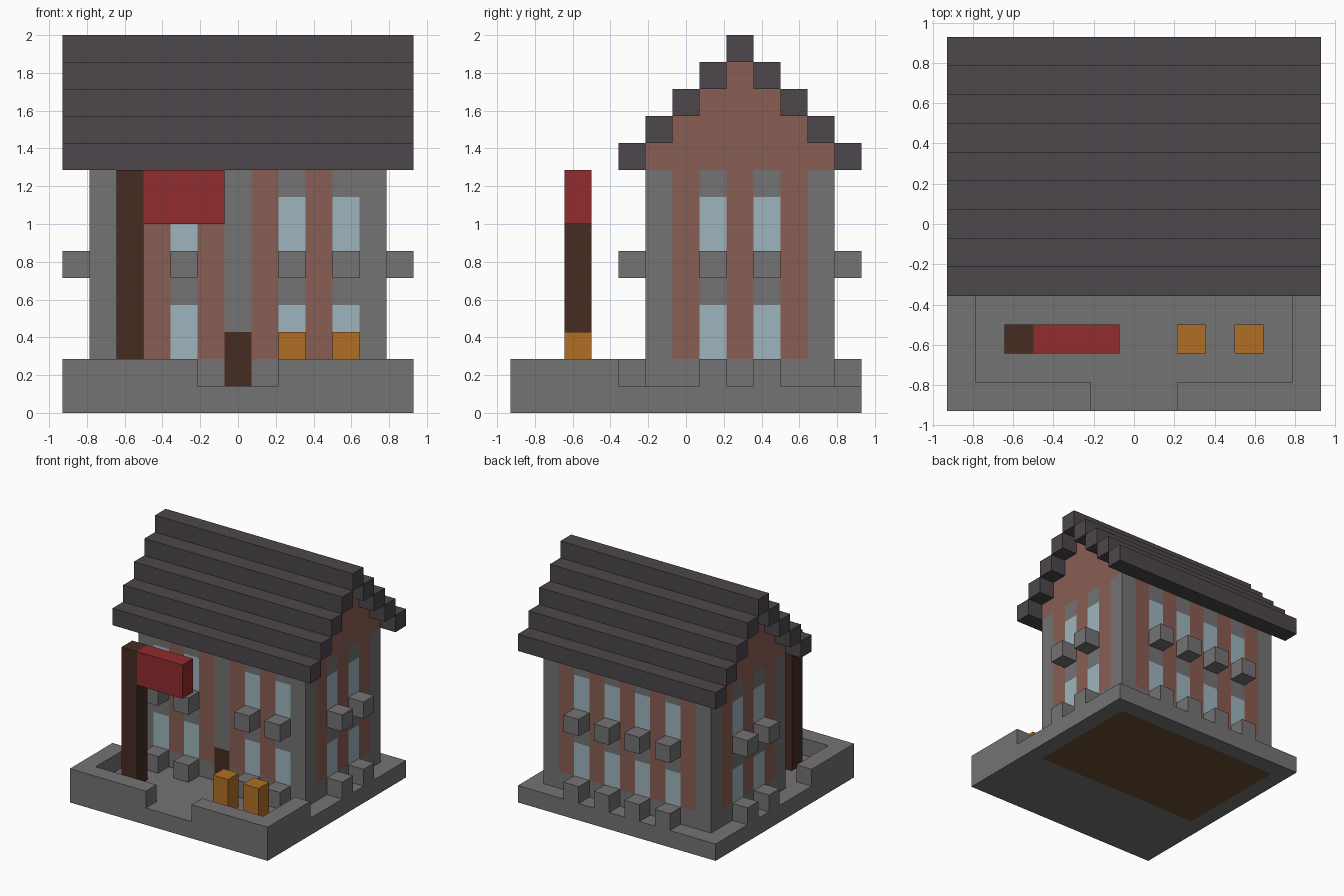
import bpy
import bmesh
from mathutils import Vector

U = 1 / 7  # one block; all sizes below are in blocks

if "Cube" in bpy.data.objects:
    bpy.data.objects.remove(bpy.data.objects["Cube"], do_unlink=True)


def material(name, rgb):
    lin = [((c / 255 + 0.055) / 1.055) ** 2.4 for c in rgb]
    m = bpy.data.materials.new(name)
    m.use_nodes = True
    m.diffuse_color = (*lin, 1)
    m.node_tree.nodes["Principled BSDF"].inputs["Base Color"].default_value = (*lin, 1)
    return m


STONE = material("grey stone", (117, 115, 115))
BRICK = material("red brick", (137, 93, 83))
GLASS = material("pale blue glass", (157, 181, 189))
ROOF = material("dark slate", (76, 71, 75))
WOOD = material("dark wood", (70, 44, 34))
FLOOR = material("floor boards", (103, 77, 47))
CLOTH = material("red cloth", (146, 44, 46))
CRATE = material("orange wood", (176, 111, 36))


def finish(name, bm, mats):
    bmesh.ops.recalc_face_normals(bm, faces=bm.faces)
    bmesh.ops.scale(bm, vec=(U, U, U), verts=bm.verts)
    mesh = bpy.data.meshes.new(name)
    bm.to_mesh(mesh)
    bm.free()
    for m in mats:
        mesh.materials.append(m)
    ob = bpy.data.objects.new(name, mesh)
    bpy.context.collection.objects.link(ob)
    return ob


def box(name, lo, hi, mats, cuts=((), (), ()), rule=None):
    """Box between two corners, sliced along each axis and coloured by a rule."""
    bm = bmesh.new()
    bmesh.ops.create_cube(bm, size=1)
    lo, hi = Vector(lo), Vector(hi)
    for v in bm.verts:
        v.co = (lo + hi) / 2 + v.co * (hi - lo)
    for axis, places in enumerate(cuts):
        normal = Vector((0, 0, 0))
        normal[axis] = 1
        for p in places:
            bmesh.ops.bisect_plane(bm, geom=bm.verts[:] + bm.edges[:] + bm.faces[:],
                                   plane_co=normal * p, plane_no=normal)
    bm.normal_update()
    if rule:
        for f in bm.faces:
            f.material_index = mats.index(rule(f.calc_center_median(), f.normal))
    return finish(name, bm, mats)


def prism(name, points, vector, mat):
    """Flat outline pushed along a vector."""
    bm = bmesh.new()
    face = bm.faces.new([bm.verts.new(p) for p in points])
    new = bmesh.ops.extrude_face_region(bm, geom=[face], use_keep_orig=True)["geom"]
    bmesh.ops.translate(bm, vec=vector, verts=[g for g in new if isinstance(g, bmesh.types.BMVert)])
    return finish(name, bm, [mat])


# Foundation slab, with the boarded floor showing underneath
def slab_colour(c, n):
    inside = abs(c.x) < 5.5 and -1.5 < c.y < 5.5
    return FLOOR if n.z < -0.5 and inside else STONE


box("foundation", (-6.5, -6.5, 0), (6.5, 6.5, 1), [STONE, FLOOR],
    ((-5.5, 5.5), (-1.5, 5.5), ()), slab_colour)

# Courtyard wall: two mirrored L shapes with a gateway between
for side, label in ((-1, "right"), (1, "left")):
    outline = [(1.5, -6.5), (6.5, -6.5), (6.5, -2.5), (5.5, -2.5), (5.5, -5.5), (1.5, -5.5)]
    prism(f"courtyard_wall_{label}", [(side * x, y, 1) for x, y in outline], (0, 0, 1), STONE)

# Column centres of windows and stone piers on each wall
FRONT = ((-4, -2, 2, 4), (-5, 0, 5))
BACK = ((-3, -1, 1, 3), (-5, 5))
SIDE = ((1, 3), (-1, 5))


def wall_colour(c, n):
    if abs(n.z) > 0.5:
        return BRICK
    along, (windows, piers) = c.y, SIDE
    if abs(n.y) > 0.5:
        along, (windows, piers) = c.x, FRONT if n.y < 0 else BACK
    column = round(along)
    if n.y < -0.5 and column == 0 and c.z < 3:
        return WOOD  # front door
    if c.z < 2 or column in piers:
        return STONE
    if column in windows:
        return GLASS if 2 < c.z < 4 or 6 < c.z < 8 else STONE
    return BRICK


box("house_walls", (-5.5, -1.5, 1), (5.5, 5.5, 9), [STONE, BRICK, GLASS, WOOD],
    ([i - 4.5 for i in range(10)], [i - 0.5 for i in range(6)], (2, 3, 4, 6, 8)),
    wall_colour)

# Window sills on both storeys
for z, storey in ((1, "lower"), (5, "upper")):
    for x in FRONT[0]:
        box(f"front_sill_{storey}", (x - 0.5, -2.5, z), (x + 0.5, -1.5, z + 1), [STONE])
    for x in BACK[0]:
        box(f"back_sill_{storey}", (x - 0.5, 5.5, z), (x + 0.5, 6.5, z + 1), [STONE])
    for y in SIDE[0]:
        for x in (-6, 6):
            box(f"side_sill_{storey}", (x - 0.5, y - 0.5, z), (x + 0.5, y + 0.5, z + 1), [STONE])

# Stepped gable block under the roof
half = []
for i in range(4):
    half += [(3.5 - i, 9 + i), (3.5 - i, 10 + i)]
steps = half + [(-w, z) for w, z in reversed(half)]
prism("gable", [(-5.5, 2 + w, z) for w, z in steps], (11, 0, 0), BRICK)

# Stepped roof courses up to the ridge
for i in range(4):
    for side, label in ((-1, "front"), (1, "back")):
        y = 2 + side * (4 - i)
        box(f"roof_course_{label}", (-6.5, y - 0.5, 9 + i), (6.5, y + 0.5, 10 + i), [ROOF])
box("roof_ridge", (-6.5, 1.5, 13), (6.5, 2.5, 14), [ROOF])

# Sign post, hanging banner and crates in the courtyard
box("sign_post", (-4.5, -4.5, 1), (-3.5, -3.5, 9), [WOOD])
box("banner", (-3.5, -4.5, 7), (-0.5, -3.5, 9), [CLOTH])
for x in (2, 4):
    box("crate", (x - 0.5, -4.5, 1), (x + 0.5, -3.5, 3), [CRATE])
